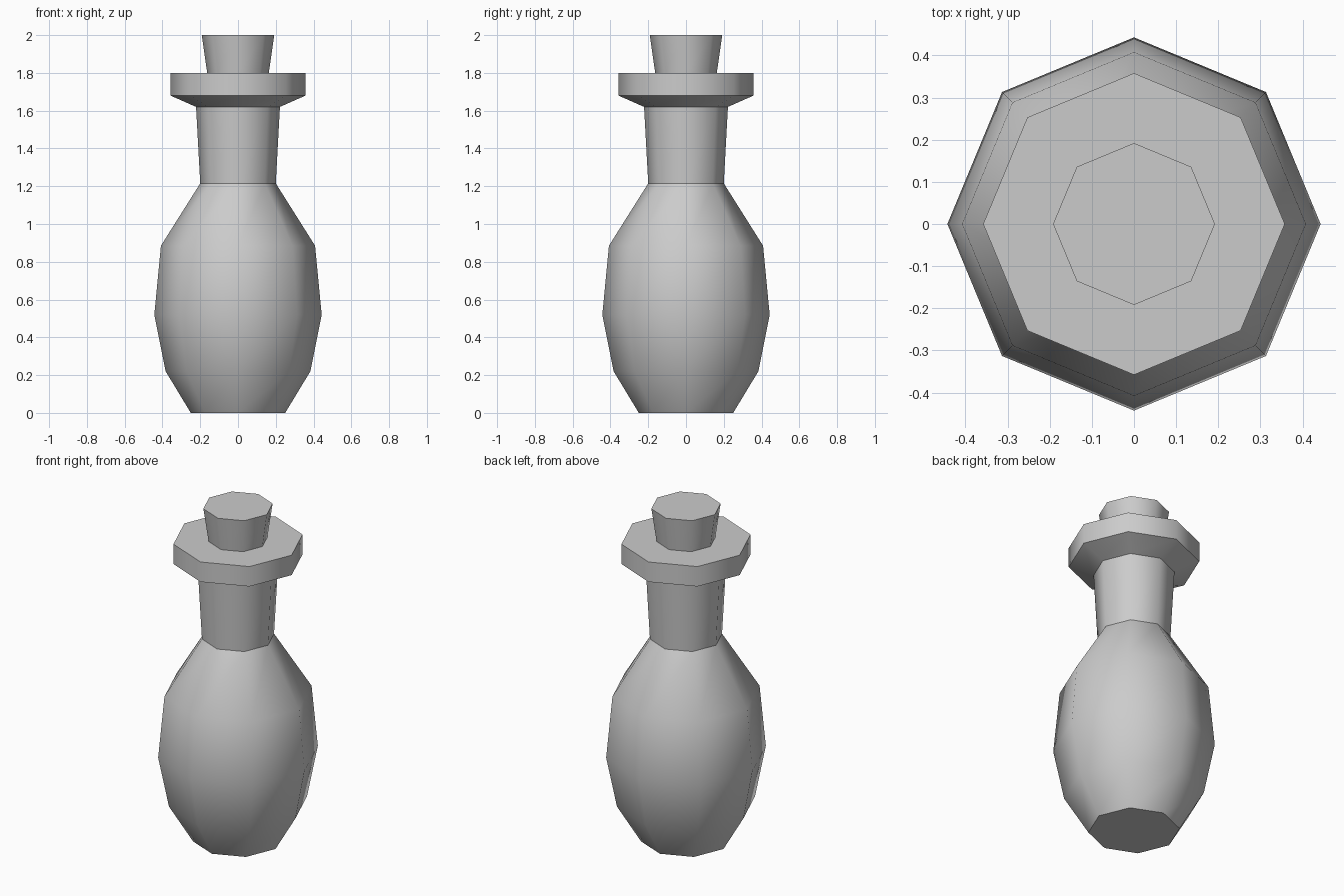
import bpy, bmesh, math

if "Cube" in bpy.data.objects:
    bpy.data.objects.remove(bpy.data.objects["Cube"])

SIDES = 8


def lathe(name, profile, cap_bottom=False, cap_top=False):
    """Turn a (radius, height) profile into an eight-sided part."""
    bm = bmesh.new()
    rings = []
    for r, z in profile:
        rings.append([bm.verts.new((r * math.cos(math.tau * i / SIDES),
                                    r * math.sin(math.tau * i / SIDES), z))
                      for i in range(SIDES)])
    for low, high in zip(rings, rings[1:]):
        for i in range(SIDES):
            j = (i + 1) % SIDES
            bm.faces.new((low[i], low[j], high[j], high[i]))
    if cap_bottom:
        bm.faces.new(rings[0][::-1])
    if cap_top:
        bm.faces.new(rings[-1])
    mesh = bpy.data.meshes.new(name)
    bm.to_mesh(mesh)
    bm.free()
    obj = bpy.data.objects.new(name, mesh)
    bpy.context.collection.objects.link(obj)
    bpy.ops.object.select_all(action='DESELECT')
    obj.select_set(True)
    bpy.context.view_layer.objects.active = obj
    bpy.ops.object.shade_smooth_by_angle(angle=math.radians(50))
    return obj


# Rounded bottle body with a flat base
lathe("bottle_body", [(0.25, 0), (0.383, 0.22), (0.443, 0.52),
                      (0.408, 0.885), (0.20, 1.215)], cap_bottom=True)
# Slightly flared neck
lathe("bottle_neck", [(0.20, 1.215), (0.222, 1.62)])
# Wide lip, closed in to the stopper
lathe("bottle_lip", [(0.222, 1.62), (0.358, 1.68), (0.358, 1.80), (0.163, 1.80)])
# Tapered stopper
lathe("stopper", [(0.163, 1.80), (0.192, 2.0)], cap_top=True)
